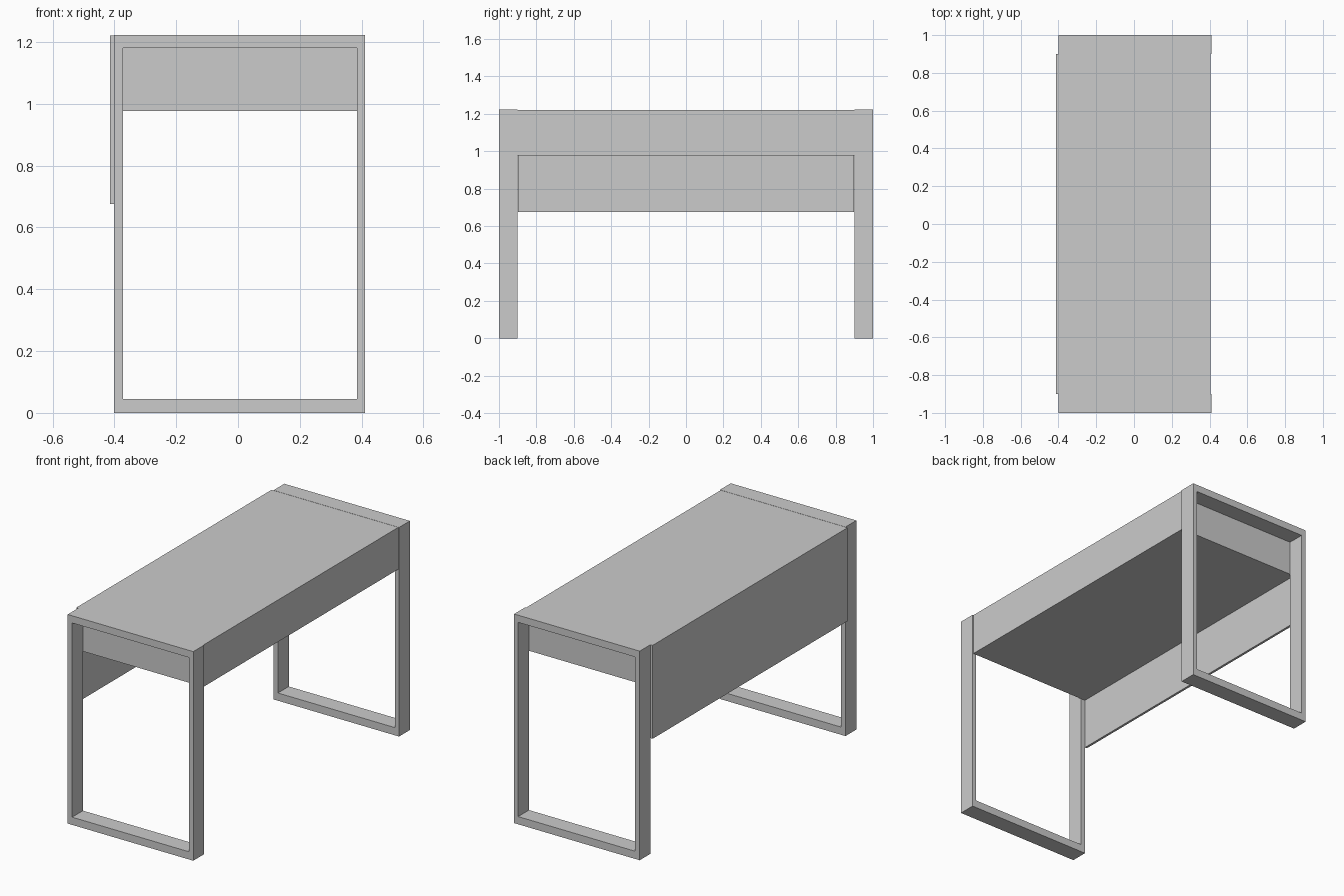
import bpy
import bmesh

if "Cube" in bpy.data.objects:
    bpy.data.objects.remove(bpy.data.objects["Cube"])


def box(name, lo, hi):
    """Axis-aligned box from its two opposite corners."""
    bm = bmesh.new()
    bmesh.ops.create_cube(bm, size=1)
    for v in bm.verts:
        v.co = [lo[i] if v.co[i] < 0 else hi[i] for i in range(3)]
    return finish(name, bm)


def finish(name, bm):
    bmesh.ops.recalc_face_normals(bm, faces=bm.faces)
    mesh = bpy.data.meshes.new(name)
    bm.to_mesh(mesh)
    bm.free()
    obj = bpy.data.objects.new(name, mesh)
    bpy.context.collection.objects.link(obj)
    return obj


def leg_frame(name, y0, y1):
    """Rectangular loop leg: outer and inner outlines joined into a ring."""
    outer = [(-0.401, 0), (0.411, 0), (0.411, 1.222), (-0.401, 1.222)]
    inner = [(-0.372, 0.045), (0.385, 0.045), (0.385, 1.18), (-0.372, 1.18)]
    bm = bmesh.new()
    loops = [[bm.verts.new((x, y, z)) for x, z in outline]
             for outline, y in ((outer, y0), (inner, y0), (inner, y1), (outer, y1))]
    for k in range(4):
        a, b = loops[k], loops[(k + 1) % 4]
        for i in range(4):
            j = (i + 1) % 4
            bm.faces.new((a[i], a[j], b[j], b[i]))
    return finish(name, bm)


# Loop legs at both ends
leg_frame("front_leg_frame", -1.0, -0.9)
leg_frame("back_leg_frame", 0.9, 1.0)

# Thick desk body between the legs, set in slightly from the frames
box("desk_body", (-0.4, -0.9, 0.976), (0.406, 0.9, 1.221))

# Thin modesty panel hanging down on the left side
box("modesty_panel", (-0.414, -0.899, 0.675), (-0.4, 0.899, 1.221))
